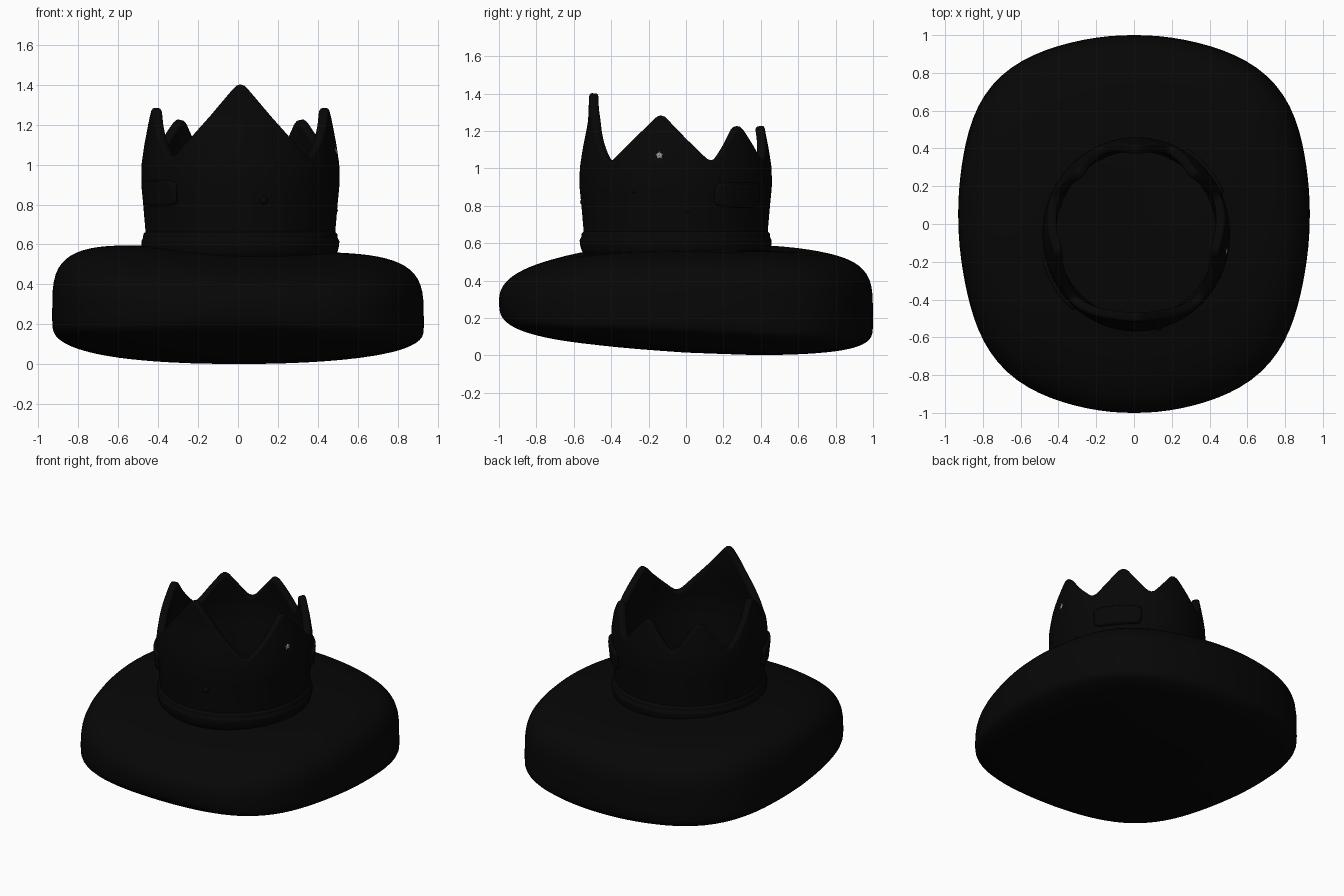
import bpy, bmesh, math
from math import sin, cos, pi, radians, degrees

if "Cube" in bpy.data.objects:
    bpy.data.objects.remove(bpy.data.objects["Cube"])

CX, CY = 0.012, -0.055          # crown centre


def material(name, c):
    m = bpy.data.materials.new(name)
    m.diffuse_color = (c, c, c, 1)
    m.use_nodes = True
    m.node_tree.nodes["Principled BSDF"].inputs["Base Color"].default_value = m.diffuse_color
    return m


BLACK = material("black", 0.002)
PALE = material("pale", 0.8)


def finish(bm, name, mat=BLACK, angle=50):
    bmesh.ops.remove_doubles(bm, verts=bm.verts, dist=1e-5)
    me = bpy.data.meshes.new(name)
    bm.to_mesh(me)
    bm.free()
    ob = bpy.data.objects.new(name, me)
    bpy.context.collection.objects.link(ob)
    me.materials.append(mat)
    bpy.ops.object.select_all(action='DESELECT')
    ob.select_set(True)
    bpy.context.view_layer.objects.active = ob
    bpy.ops.object.shade_smooth_by_angle(angle=radians(angle))
    return ob


def loft(name, fn, nu, nv):
    """Closed-around grid: fn(angle, v) gives a point, v runs 0..1 upward."""
    bm = bmesh.new()
    rows = [[bm.verts.new(fn(2 * pi * i / nu, j / nv)) for i in range(nu)]
            for j in range(nv + 1)]
    for j in range(nv):
        for i in range(nu):
            k = (i + 1) % nu
            bm.faces.new((rows[j][i], rows[j][k], rows[j + 1][k], rows[j + 1][i]))
    return finish(bm, name)


def lerp(table, t):
    for (a, p), (b, q) in zip(table, table[1:]):
        if t <= b:
            return p + (q - p) * max(0, t - a) / (b - a)
    return table[-1][1]


# Cushion: rounded-square pillow with full corners, thin and raised at the front
def cushion_point(a, v):
    n = 2.2
    dx, dy = sin(a), -cos(a)
    r = (abs(dx / 0.93) ** n + abs(dy) ** n) ** (-1 / n)
    r *= 1 + 0.045 * sin(2 * a) ** 4          # corners pushed out
    ox, oy = dx * r, dy * r
    t = (v - 0.5) * pi
    s = cos(t) if 0 < v < 1 else 0
    x, y = ox * s * (1 + 0.03 * oy * s), oy * s
    front = max(0, -dy)
    edge = 0.22 - 0.04 * dy - 0.02 * ox + 0.03 * front ** 4 - 0.03 * sin(2 * a) ** 2
    top = 0.57 - 0.035 * x + 0.06 * x * x
    bottom = lerp([(-1, 0.075), (-0.5, 0.05), (0.0, 0.015), (0.4, 0), (1, 0)], y) + 0.06 * x * x
    p = (3.9 + 0.6 * dy - 0.9 * front ** 2) if t > 0 else 4.0 - 0.8 * front ** 4
    h = max(0, 1 - s ** p) ** (1 / p)
    return x, y, edge + ((top if t > 0 else bottom) - edge) * h


loft("cushion", cushion_point, 96, 48)


# Crown wall: tapering ring whose upper edge rises into six points
WALL = [(0.5, 0.485), (0.66, 0.487), (0.8, 0.499), (0.9, 0.509), (1.0, 0.508),
        (1.1, 0.493), (1.25, 0.464), (1.42, 0.457)]
POINTS = [(0, 1.422), (45, 1.025), (80, 1.302), (113, 1.025), (136, 1.252),
          (157, 1.03), (180, 1.252)]


def on_wall(a, z, out=0.0):
    r = lerp(WALL, z) + out
    return CX + 0.975 * r * sin(a), CY - 1.01 * r * cos(a), z


def rim_height(a):
    d = degrees(a)
    total = 0
    for k in range(-4, 5):
        e = (d + k) % 360
        total += lerp(POINTS, min(e, 360 - e))
    return total / 9


crown = loft("crown", lambda a, v: on_wall(a, 0.53 + (rim_height(a) - 0.53) * v), 144, 24)
solid = crown.modifiers.new("thickness", 'SOLIDIFY')
solid.thickness = 0.05
solid.offset = -1
bev = crown.modifiers.new("soft_rim", 'BEVEL')
bev.width = 0.016
bev.segments = 3
bev.limit_method = 'ANGLE'
bev.angle_limit = radians(50)

# Base band with a thin upper bead
BAND = [(0.54, 0.0), (0.56, 0.012), (0.59, 0.020), (0.615, 0.022), (0.635, 0.012),
        (0.642, 0.013), (0.655, 0.010), (0.665, -0.005)]
loft("base_band", lambda a, v: on_wall(a, 0.54 + 0.125 * v, lerp(BAND, 0.54 + 0.125 * v)), 96, 20)


# Raised rounded plaques wrapped on the wall
def plaque(name, centre, half):
    def fn(a, v):
        s = 1 - max(0, (v - 0.2) / 0.8)
        c, d = cos(a), sin(a)
        k = s * (c ** 6 + d ** 6) ** (-1 / 6)
        out = -0.01 if v == 0 else 0.02 * min(1, 0.3 + (1 - s) * 7)
        return on_wall(radians(centre + half * k * c), 0.858 + 0.066 * k * d, out)
    loft(name, fn, 40, 20)


plaque("plaque_back", 132, 18)
plaque("plaque_front", -58, 18)

# Small round studs
for i, (deg, z, r) in enumerate([(14, 0.82, 0.02), (97, 0.77, 0.008), (64, 0.875, 0.008)]):
    bm = bmesh.new()
    bmesh.ops.create_uvsphere(bm, u_segments=16, v_segments=8, radius=r)
    bmesh.ops.translate(bm, verts=bm.verts, vec=on_wall(radians(deg), z))
    finish(bm, f"stud_{i + 1}")

# Small pale star on the right point
bm = bmesh.new()
ring = []
for i in range(10):
    r = 0.022 if i % 2 == 0 else 0.011
    t = i * pi / 5
    ring.append(bm.verts.new(on_wall(radians(80) - r * sin(t) / 0.48, 1.07 + r * cos(t), 0.001)))
peak = bm.verts.new(on_wall(radians(80), 1.07, 0.006))
for i in range(10):
    bm.faces.new((ring[(i + 1) % 10], ring[i], peak))
bmesh.ops.recalc_face_normals(bm, faces=bm.faces)
finish(bm, "star", PALE, 10)
